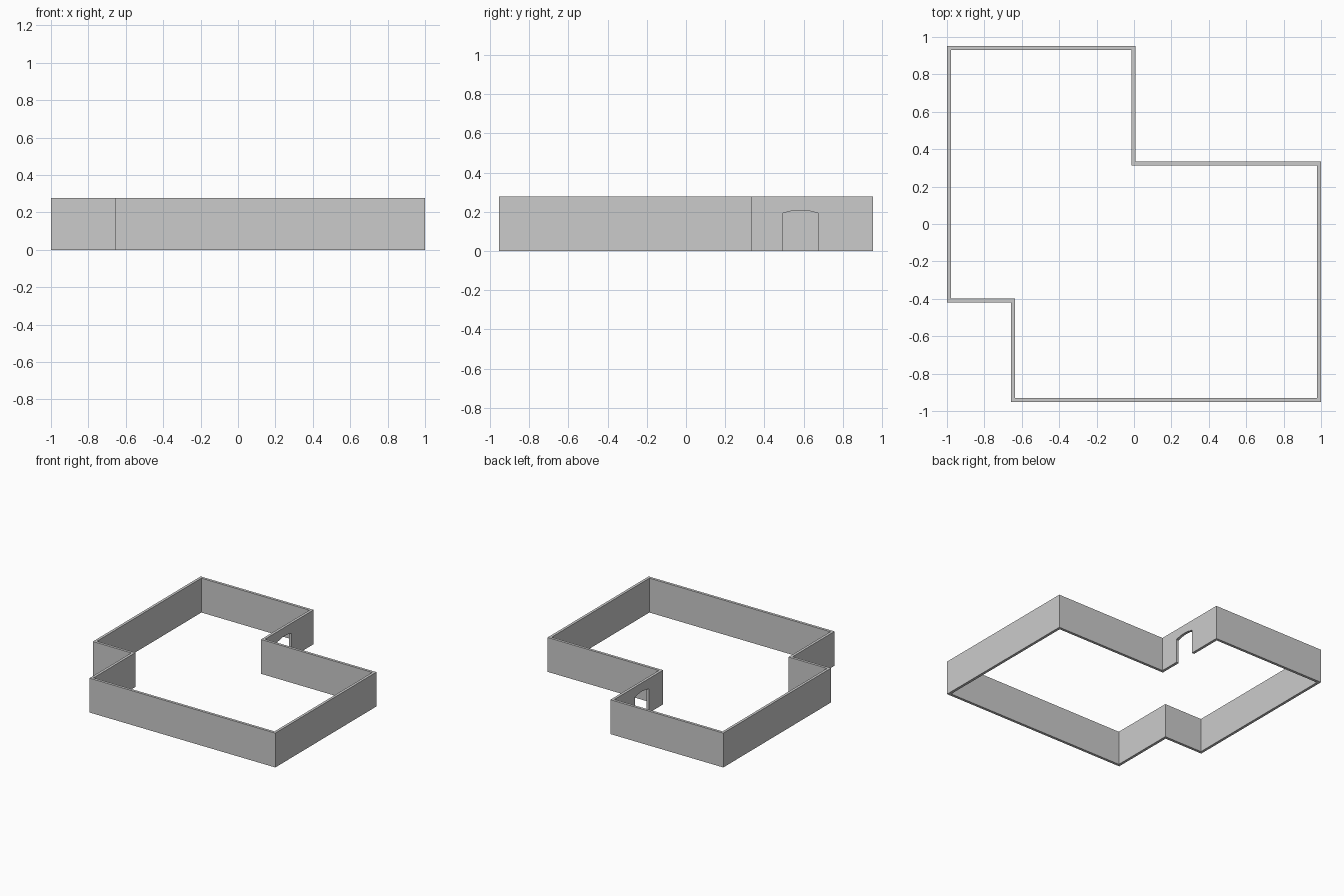
import bpy, bmesh
from mathutils import Vector

if "Cube" in bpy.data.objects:
    bpy.data.objects.remove(bpy.data.objects["Cube"])

HEIGHT = 0.277
THICK = 0.0215

# Outer floor-plan corners, counter-clockwise
plan = [Vector(p) for p in [(-0.657, -0.953), (1.0, -0.953), (1.0, 0.335), (0.007, 0.335),
                            (0.007, 0.953), (-1.0, 0.953), (-1.0, -0.42), (-0.657, -0.42)]]


def inset(points, t):
    """Mitred inward offset of a right-angled outline."""
    result = []
    for i, p in enumerate(points):
        a = (p - points[i - 1]).normalized()
        b = (points[(i + 1) % len(points)] - p).normalized()
        result.append(p + t * (Vector((-a.y, a.x)) + Vector((-b.y, b.x))))
    return result


def make_object(name, bm):
    bmesh.ops.recalc_face_normals(bm, faces=bm.faces)
    mesh = bpy.data.meshes.new(name)
    bm.to_mesh(mesh)
    bm.free()
    obj = bpy.data.objects.new(name, mesh)
    bpy.context.collection.objects.link(obj)
    return obj


def extrude(bm, faces, offset):
    geom = bmesh.ops.extrude_face_region(bm, geom=faces, use_keep_orig=True)["geom"]
    bmesh.ops.translate(bm, vec=offset, verts=[g for g in geom if isinstance(g, bmesh.types.BMVert)])


# Perimeter walls: a ring of mitred strips raised to wall height
bm = bmesh.new()
outer = [bm.verts.new((p.x, p.y, 0)) for p in plan]
inner = [bm.verts.new((p.x, p.y, 0)) for p in inset(plan, THICK)]
n = len(plan)
ring = [bm.faces.new((outer[i], outer[(i + 1) % n], inner[(i + 1) % n], inner[i])) for i in range(n)]
extrude(bm, ring, (0, 0, HEIGHT))
walls = make_object("walls", bm)

# Doorway cutter with a shallow arched head
Y0, Y1, SPRING, RISE = 0.495, 0.673, 0.194, 0.014
mid, half = (Y0 + Y1) / 2, (Y1 - Y0) / 2
profile = [(Y0, -0.1), (Y1, -0.1)]
profile += [(mid + half * s, SPRING + RISE * (1 - s * s)) for s in (1, 0.5, 0, -0.5, -1)]
bm = bmesh.new()
face = bm.faces.new([bm.verts.new((-0.1, y, z)) for y, z in profile])
extrude(bm, [face], (0.2, 0, 0))
cutter = make_object("doorway_cutter", bm)
cutter.hide_render = True
cutter.hide_set(True)

# Doorway through the short inner wall
cut = walls.modifiers.new("doorway", 'BOOLEAN')
cut.operation = 'DIFFERENCE'
cut.solver = 'EXACT'
cut.object = cutter
